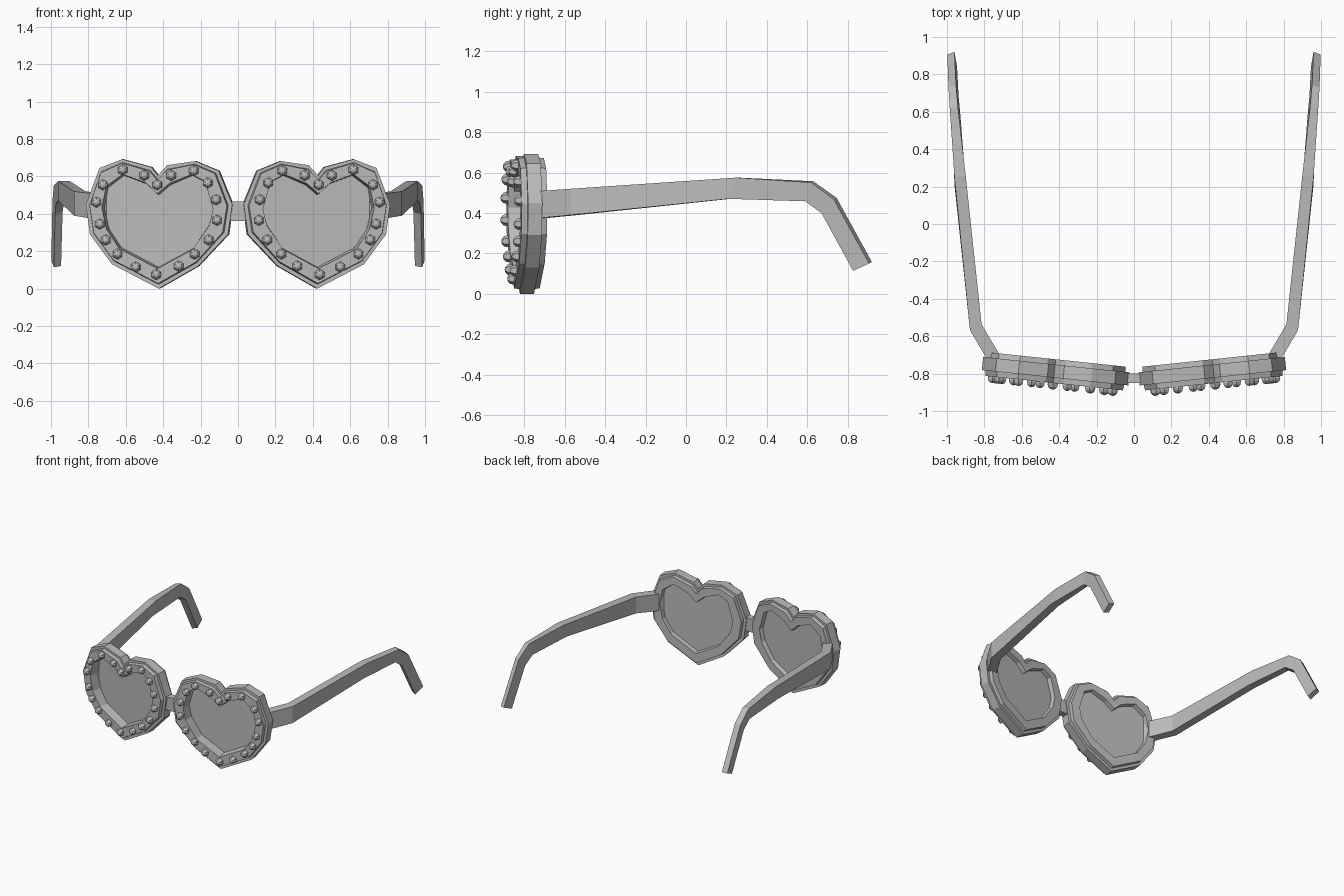
import bpy
import bmesh
from mathutils import Matrix, Vector

cube = bpy.data.objects.get("Cube")
if cube:
    bpy.data.objects.remove(cube, do_unlink=True)


def make_material(name, color):
    mat = bpy.data.materials.new(name)
    mat.use_nodes = True
    mat.diffuse_color = color
    mat.node_tree.nodes["Principled BSDF"].inputs["Base Color"].default_value = color
    return mat


grey = make_material("plain grey", (0.5, 0.5, 0.5, 1))


def finish(name, bm, mirrored=True):
    bmesh.ops.recalc_face_normals(bm, faces=bm.faces)
    mesh = bpy.data.meshes.new(name)
    bm.to_mesh(mesh)
    bm.free()
    mesh.materials.append(grey)
    obj = bpy.data.objects.new(name, mesh)
    bpy.context.collection.objects.link(obj)
    if mirrored:
        mirror = obj.modifiers.new("other side", 'MIRROR')
        mirror.use_mirror_merge = False
    return obj


def bridge_loops(bm, a, b):
    for i in range(len(a)):
        j = (i + 1) % len(a)
        bm.faces.new((a[i], a[j], b[j], b[i]))


# Matching heart outlines: outside of the rim and edge of the lens opening
OUTER = [(.425, .605), (.46, .65), (.615, .692), (.737, .645), (.81, .45), (.788, .29),
         (.67, .13), (.42, 0), (.21, .12), (.05, .29), (.027, .45), (.1, .63), (.225, .682),
         (.375, .66)]
INNER = [(.425, .5), (.49, .56), (.61, .605), (.695, .54), (.715, .43), (.69, .32), (.625, .22),
         (.425, .115), (.24, .215), (.155, .34), (.135, .425), (.175, .57), (.243, .605),
         (.36, .555)]


def tilt(x, depth, z):
    """Place a point on the angled lens plane; depth runs backwards."""
    return Vector((x - .1 * depth, -.787 + .105 * (x - .42) + depth, z))


def heart(bm, blend, depth):
    ring = []
    for outer, inner in zip(OUTER, INNER):
        x, z = Vector(outer).lerp(Vector(inner), blend)
        ring.append(bm.verts.new(tilt(x, depth, z)))
    return ring


# Heart rims: a closed stepped section swept around the outline
bm = bmesh.new()
section = [(0, -.035), (0, .035), (.2, .035), (.24, .063), (.9, .063), (.96, .025),
           (1, .01), (.93, -.064), (.24, -.064), (.2, -.035)]
rings = [heart(bm, blend, depth) for blend, depth in section]
for i, ring in enumerate(rings):
    bridge_loops(bm, ring, rings[(i + 1) % len(rings)])
finish("heart_rims", bm)

# Lenses
bm = bmesh.new()
front, back = heart(bm, .95, .012), heart(bm, .95, .03)
bm.faces.new(front)
bm.faces.new(back)
bridge_loops(bm, front, back)
finish("lenses", bm)

# Studs around each rim
STUDS = [(.61, .635), (.495, .605), (.425, .555), (.35, .605), (.23, .63), (.155, .565),
         (.11, .475), (.105, .365), (.15, .26), (.225, .185), (.31, .12), (.43, .075),
         (.54, .115), (.637, .185), (.7, .26), (.732, .345), (.75, .462), (.715, .555)]
bm = bmesh.new()
for x, z in STUDS:
    turn = Matrix.Translation(tilt(x, -.07, z)) @ Matrix.Rotation(1.57, 4, 'X')
    bmesh.ops.create_uvsphere(bm, u_segments=6, v_segments=6, radius=.029, matrix=turn)
finish("rim_studs", bm)

# Nose bridge
bm = bmesh.new()
bmesh.ops.create_cube(bm, size=1, matrix=Matrix.LocRotScale(
    Vector((0, -.825, .413)), None, Vector((.12, .052, .105))))
finish("nose_bridge", bm, mirrored=False)

# Arms: inner x, outer x, outer y shift, lean, top y, top z, bottom y, bottom z
STATIONS = [(.695, .755, -.035, 0, -.74, .505, -.74, .37),
            (.815, .877, -.033, 0, -.535, .52, -.535, .39),
            (.9, .96, -.01, 0, .26, .575, .22, .47),
            (.93, .985, 0, .012, .63, .557, .59, .458),
            (.938, .992, 0, .014, .745, .475, .67, .4),
            (.946, .998, 0, .014, .92, .157, .827, .114)]
bm = bmesh.new()
loops = []
for x_in, x_out, shift, lean, y_top, z_top, y_low, z_low in STATIONS:
    corners = [(x_in + lean, y_top, z_top), (x_out, y_top + shift - lean, z_top - lean / 2),
               (x_out - lean, y_low + shift, z_low), (x_in, y_low + lean, z_low + lean / 2)]
    loops.append([bm.verts.new(c) for c in corners])
for a, b in zip(loops, loops[1:]):
    bridge_loops(bm, a, b)
bm.faces.new(loops[0])
bm.faces.new(loops[-1])
finish("arms", bm)
